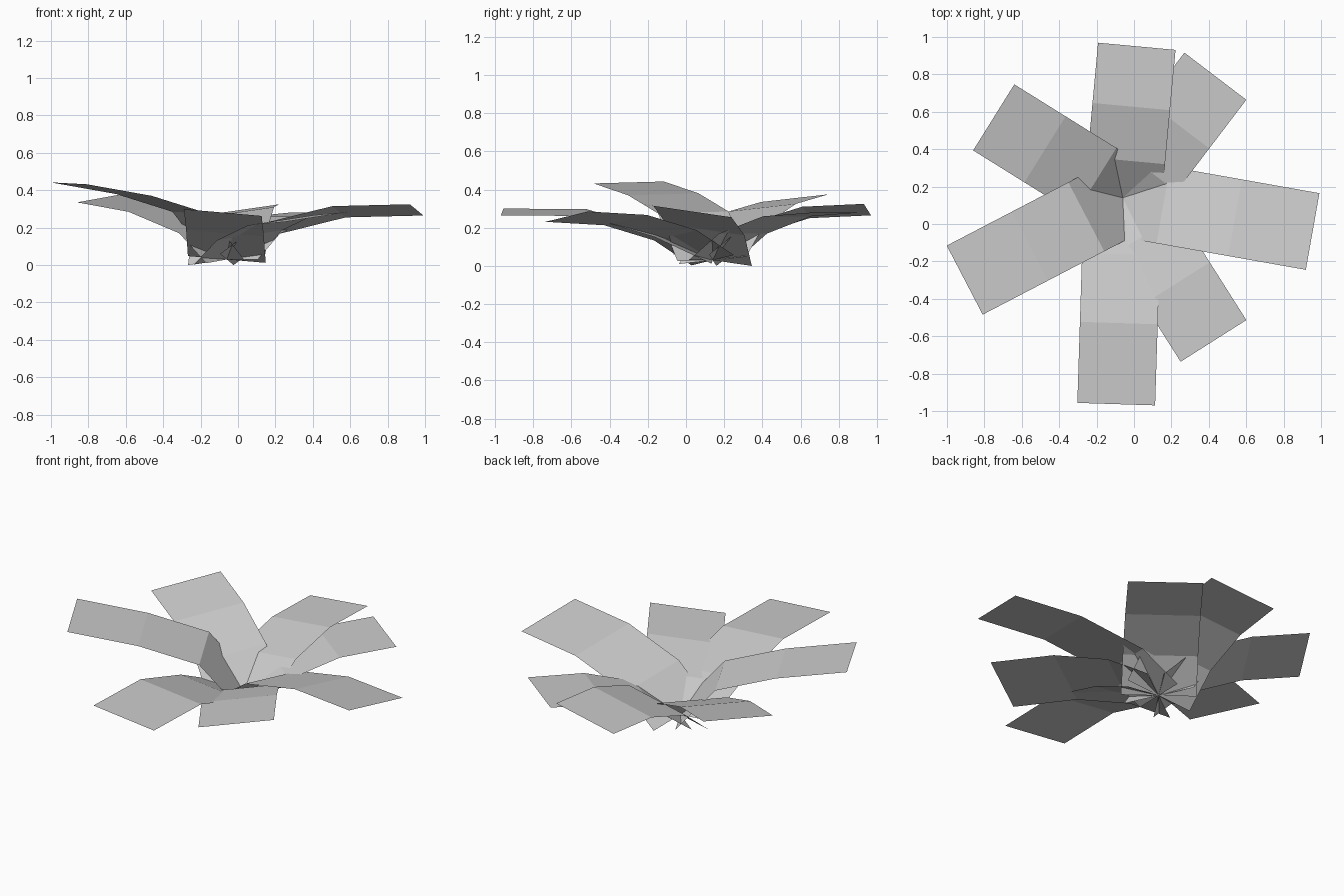
import bpy
from mathutils import Vector

cube = bpy.data.objects.get("Cube")
if cube:
    bpy.data.objects.remove(cube, do_unlink=True)

# One plain grey for the whole plant
grey = bpy.data.materials.new("leaf_grey")
grey.use_nodes = True
colour = (0.6, 0.6, 0.6, 1)
grey.diffuse_color = colour
grey.node_tree.nodes["Principled BSDF"].inputs["Base Color"].default_value = colour

ROOT = Vector((-0.06, 0.14))
HALF_WIDTH = 0.208


def leaf(name, tip, distances, heights, roll):
    """A flat strip bent across its width, running from the shared root to the tip."""
    along = (Vector(tip) - ROOT).normalized()
    side = Vector((-along.y, along.x)) * HALF_WIDTH
    stations = [0, *distances, (Vector(tip) - ROOT).length]
    verts = []
    for d, z in zip(stations, [0.03, *heights]):
        centre = ROOT + along * d
        verts.append((*(centre - side), z - roll))
        verts.append((*(centre + side), z + roll))
    faces = [(i, i + 2, i + 3, i + 1) for i in range(0, len(verts) - 2, 2)]
    mesh = bpy.data.meshes.new(name)
    mesh.from_pydata(verts, [], faces)
    mesh.materials.append(grey)
    obj = bpy.data.objects.new(name, mesh)
    bpy.context.collection.objects.link(obj)


# Leaves: tip position, distances of the two bends, heights at bends and tip, sideways roll
leaf("back_leaf", (0.015, 0.95), (0.2, 0.49), (0.19, 0.28, 0.295), -0.03)
leaf("back_left_leaf", (0.435, 0.79), (0.2, 0.49), (0.17, 0.26, 0.28), 0.0)
leaf("left_leaf", (0.955, -0.04), (0.22, 0.61), (0.19, 0.285, 0.295), -0.03)
leaf("front_left_leaf", (0.425, -0.625), (0.23, 0.54), (0.16, 0.24, 0.258), 0.027)
leaf("front_leaf", (-0.095, -0.963), (0.3, 0.67), (0.17, 0.28, 0.282), -0.018)
leaf("right_leaf", (-0.905, -0.30), (0.22, 0.56), (0.28, 0.375, 0.437), -0.005)
leaf("back_right_leaf", (-0.75, 0.57), (0.17, 0.49), (0.19, 0.305, 0.355), -0.02)
